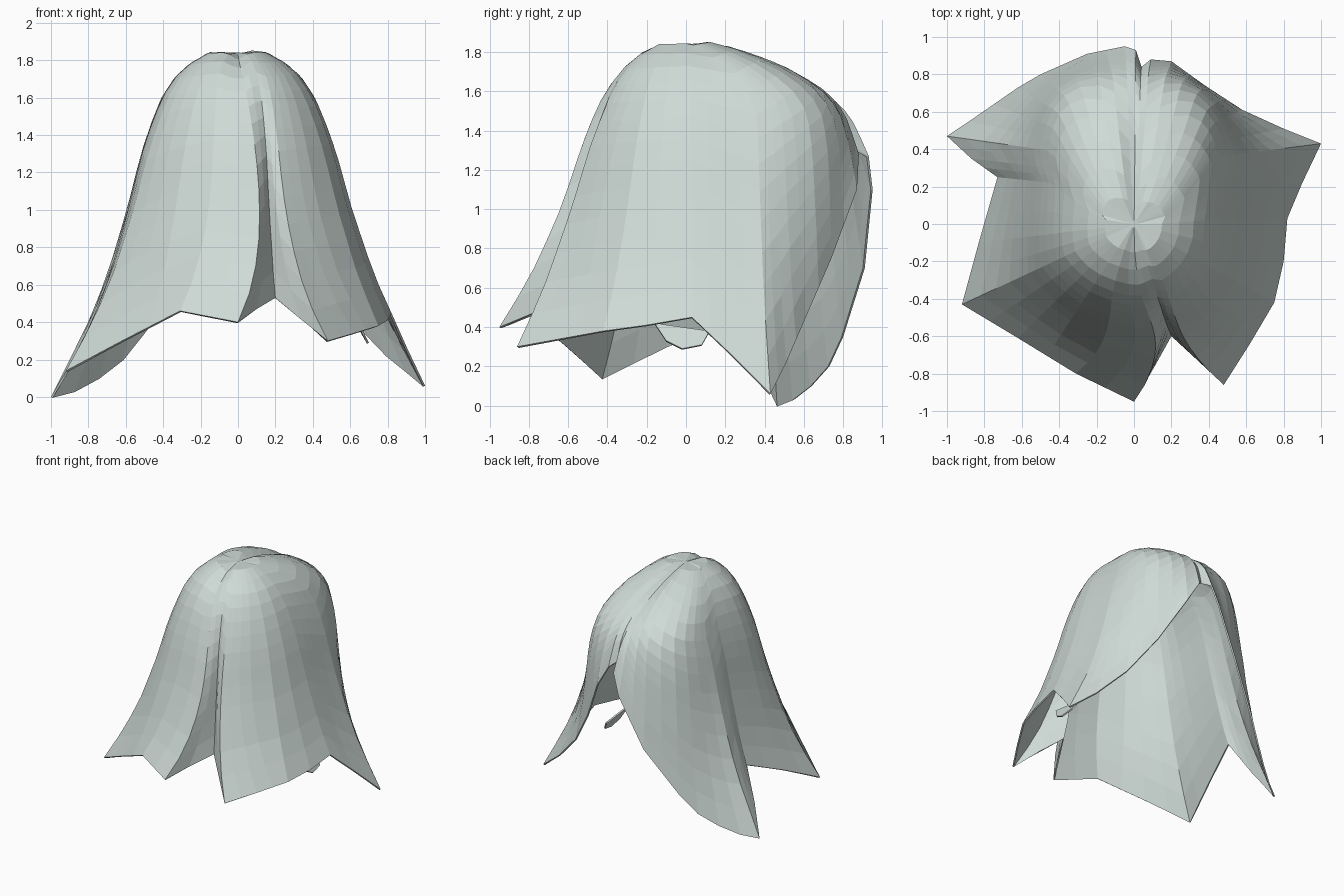
import bpy
import bmesh
from mathutils import Vector

cube = bpy.data.objects.get("Cube")
if cube:
    bpy.data.objects.remove(cube, do_unlink=True)

# One pale grey-green material
pale = bpy.data.materials.new("pale grey green")
pale.use_nodes = True
colour = (0.62, 0.70, 0.67, 1)
pale.diffuse_color = colour
pale.node_tree.nodes["Principled BSDF"].inputs["Base Color"].default_value = colour

# Hem outline: from the back parting, down the left opening, round the front
# and back up the right opening
HEM = [
    (.04, .84, 1.32), (.09, .88, 1.28), (.2, .87, 1.1), (.38, .74, .75),
    (.58, .61, .45), (.8, .51, .22), (1, .43, .06), (.9, .22, .27),
    (.82, .03, .45), (.8, -.2, .41), (.75, -.42, .38), (.62, -.64, .34),
    (.48, -.86, .3), (.33, -.72, .42), (.2, -.6, .53), (.1, -.78, .47),
    (0, -.95, .4), (-.31, -.8, .46), (-.62, -.61, .3), (-.92, -.43, .14),
    (-.83, -.1, .3), (-.73, .25, .45), (-.87, .35, .22), (-1, .47, 0),
    (-.88, .55, .03), (-.75, .64, .1), (-.62, .73, .2), (-.5, .8, .35),
    (-.25, .91, .7), (-.05, .95, 1.1), (.01, .93, 1.27),
]
# Half width of the body at each height
PROFILE = [(1.87, .02), (1.855, .12), (1.82, .205), (1.75, .3), (1.7, .345),
           (1.6, .41), (1.45, .47), (1.3, .52), (1, .595), (.65, .7),
           (.4, .8), (0, 1)]
TOP = 1.87
ROWS = 14
PLEAT = Vector((.2, -.63)).normalized()


def clamp(value, low=0, high=1):
    return max(low, min(high, value))


def body_radius(z):
    """Interpolate the body profile at a height."""
    for (z_high, r_high), (z_low, r_low) in zip(PROFILE, PROFILE[1:]):
        if z >= z_low:
            mix = clamp((z_high - z) / (z_high - z_low))
            return r_high + (r_low - r_high) * mix
    return PROFILE[-1][1]


def refine(points, longest):
    """Halve the outline segments that are too long."""
    result = []
    for i, point in enumerate(points):
        here = Vector(point)
        following = Vector(points[(i + 1) % len(points)])
        result.append(here)
        if (following - here).length > longest:
            result.append((here + following) / 2)
    return result


def strand(hem):
    """Points running from the crown down to one hem point."""
    centre_y = clamp(hem.y * .7, 0, .35)
    outward = Vector((hem.x, hem.y - centre_y))
    # Fuller shoulders beside the back opening
    fullness = 1
    reach = outward.length
    outward.normalize()
    if outward.y > 0:
        fullness += .12 * (2 * outward.x * outward.y) ** 2
    flare = reach / (body_radius(hem.z) * fullness)
    # Front strands gather into one pleat higher up
    gather = 0
    if hem.y < -.5:
        gather = clamp(1.3 - abs(hem.x - .2) / .5)
    points = []
    for row in range(ROWS + 1):
        s = row / ROWS
        z = TOP + (hem.z - TOP) * s ** 1.5
        radius = body_radius(z) * fullness * (1 + (flare - 1) * s ** 2)
        # The crown line slopes down and backward
        shift = 1 - clamp((z - 1.45) / .4) ** 2
        heading = outward.lerp(PLEAT, gather * 1.4 * s * (1 - s ** 3))
        heading.normalize()
        x = heading.x * radius
        y = centre_y * shift + heading.y * radius
        # Parting groove along the crown, fading towards the back
        z -= .04 * clamp(1 - abs(x) / .07) * clamp((z - 1.4) / .35)
        points.append((x, y, z))
    return points


def finish(name, bm, thickness):
    """Turn a bmesh into a thin flat-shaded shell."""
    mesh = bpy.data.meshes.new(name)
    bm.to_mesh(mesh)
    bm.free()
    mesh.materials.append(pale)
    part = bpy.data.objects.new(name, mesh)
    bpy.context.scene.collection.objects.link(part)
    shell = part.modifiers.new("thickness", 'SOLIDIFY')
    shell.thickness = thickness
    shell.offset = -1
    return part


# Main hair shell: strands joined into a closed ring
bm = bmesh.new()
columns = [[bm.verts.new(p) for p in strand(h)] for h in refine(HEM, .24)]
for i, column in enumerate(columns):
    neighbour = columns[(i + 1) % len(columns)]
    for row in range(ROWS):
        bm.faces.new((column[row], neighbour[row],
                      neighbour[row + 1], column[row + 1]))
bm.faces.new([column[0] for column in reversed(columns)])
finish("hair_shell", bm, .012)

# Small lock tucked inside the left hem
bm = bmesh.new()
lock = [(.64, -.16, .42), (.68, -.1, .33), (.7, -.02, .29),
        (.69, .08, .31), (.65, .12, .38)]
bm.faces.new([bm.verts.new(p) for p in lock])
finish("inner_lock", bm, .012)
